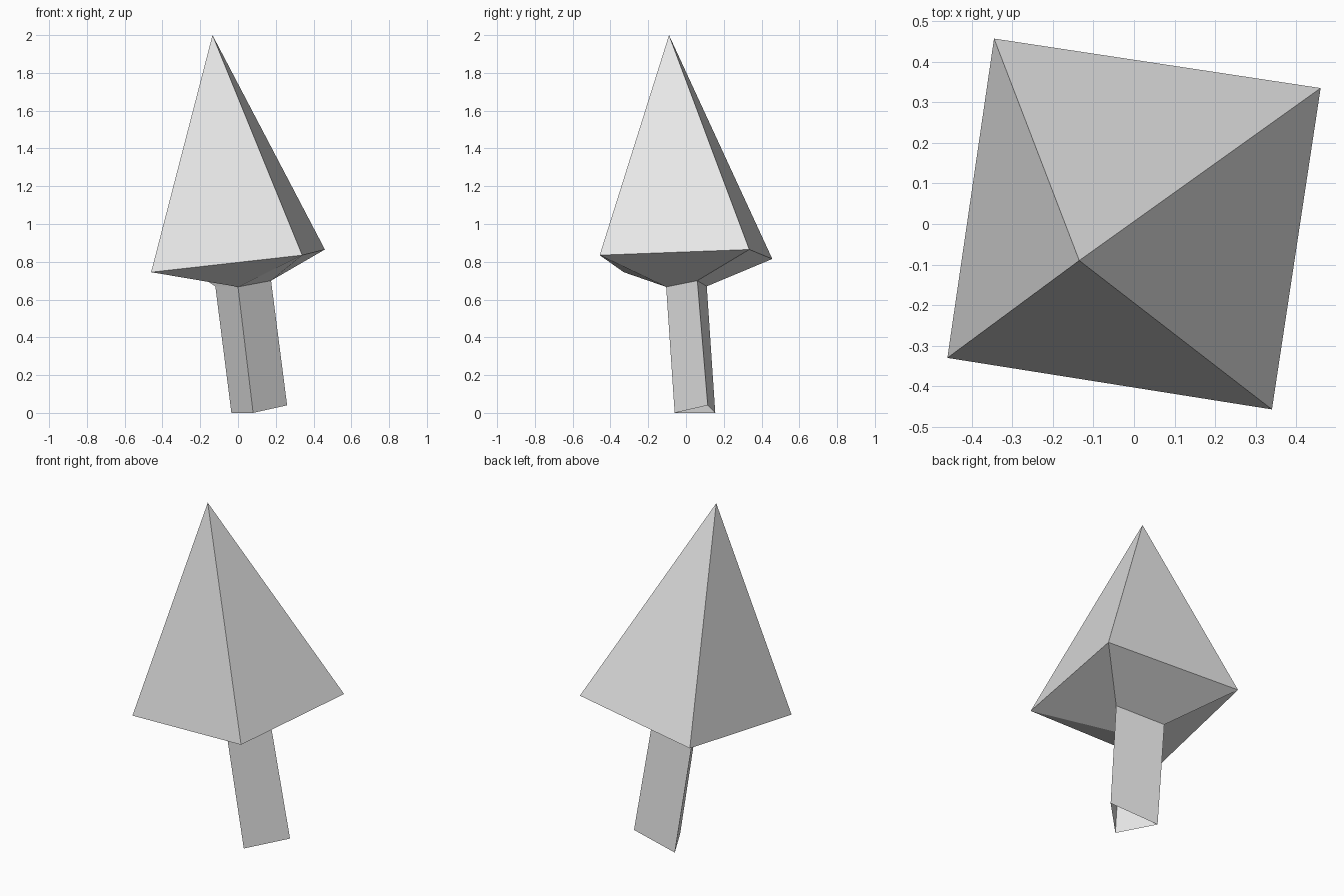
import bpy
import bmesh

cube = bpy.data.objects.get("Cube")
if cube:
    bpy.data.objects.remove(cube, do_unlink=True)

# One plain grey for the whole tree
grey = bpy.data.materials.new("plain_grey")
grey.use_nodes = True
grey.diffuse_color = (0.8, 0.8, 0.8, 1)
grey.node_tree.nodes["Principled BSDF"].inputs["Base Color"].default_value = (0.8, 0.8, 0.8, 1)

# Shared outlines, each counter-clockwise from above
foot = [(0.08, -0.06, 0.0), (0.26, 0.115, 0.04), (-0.035, 0.155, 0.0)]
neck = [(0.0, -0.105, 0.667), (0.175, 0.06, 0.70), (-0.12, 0.11, 0.67)]
rim = [(-0.46, -0.33, 0.745), (0.34, -0.457, 0.835), (0.46, 0.335, 0.865), (-0.345, 0.457, 0.815)]
tip = (-0.135, -0.09, 2.0)


def finish(bm, name):
    mesh = bpy.data.meshes.new(name)
    bm.to_mesh(mesh)
    bm.free()
    mesh.materials.append(grey)
    obj = bpy.data.objects.new(name, mesh)
    bpy.context.collection.objects.link(obj)


def add_ring(bm, points):
    return [bm.verts.new(p) for p in points]


# Trunk: leaning three-sided tube, open at the foot
bm = bmesh.new()
low, high = add_ring(bm, foot), add_ring(bm, neck)
for i in range(len(low)):
    j = (i + 1) % len(low)
    bm.faces.new((low[i], low[j], high[j], high[i]))
finish(bm, "trunk")

# Canopy: leaning pyramid whose underside narrows to the trunk
bm = bmesh.new()
inner, outer = add_ring(bm, neck), add_ring(bm, rim)
apex = bm.verts.new(tip)
for i in range(len(outer)):
    bm.faces.new((outer[i], outer[(i + 1) % len(outer)], apex))
front, right, back = inner
a, b, c, d = outer
for face in ((a, front, b), (b, front, right, c), (c, right, back, d),
             (d, back, front), (d, front, a)):
    bm.faces.new(face)
finish(bm, "canopy")
